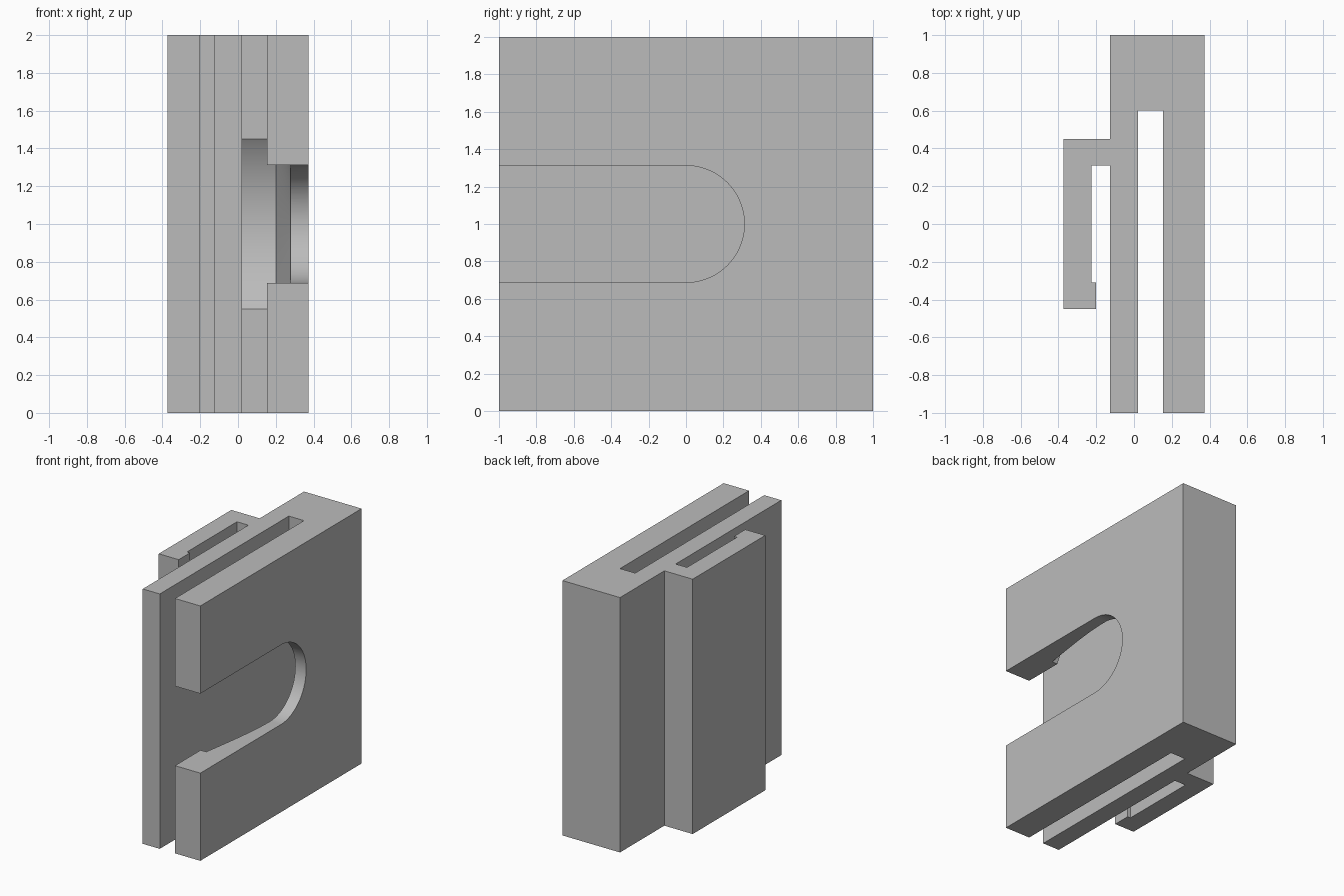
import bpy, bmesh, math
from mathutils import Matrix

cube = bpy.data.objects.get("Cube")
if cube:
    bpy.data.objects.remove(cube, do_unlink=True)

grey = bpy.data.materials.new("plain grey")
grey.use_nodes = True
colour = (0.5, 0.5, 0.5, 1)
grey.diffuse_color = colour
grey.node_tree.nodes["Principled BSDF"].inputs["Base Color"].default_value = colour


def make_object(name, bm):
    bmesh.ops.recalc_face_normals(bm, faces=bm.faces)
    mesh = bpy.data.meshes.new(name)
    bm.to_mesh(mesh)
    bm.free()
    mesh.materials.append(grey)
    obj = bpy.data.objects.new(name, mesh)
    bpy.context.collection.objects.link(obj)
    return obj


def extrude(name, points, offset):
    """Extrude a closed flat profile along an offset vector."""
    bm = bmesh.new()
    face = bm.faces.new([bm.verts.new(p) for p in points])
    new = bmesh.ops.extrude_face_region(bm, geom=[face])["geom"]
    bmesh.ops.translate(bm, vec=offset,
                        verts=[v for v in new if isinstance(v, bmesh.types.BMVert)])
    return make_object(name, bm)


def cut(obj, cutter):
    mod = obj.modifiers.new("cut", "BOOLEAN")
    mod.operation = "DIFFERENCE"
    mod.solver = "EXACT"
    mod.object = cutter
    bpy.context.view_layer.objects.active = obj
    bpy.ops.object.modifier_apply(modifier=mod.name)
    bpy.data.objects.remove(cutter, do_unlink=True)


# Body: two plates joined at the back, with a hooked clip on the side
side, plate, gap_in, gap_out = 0.373, -0.127, 0.021, 0.153
outline = [
    (side, -1), (side, 1), (plate, 1), (plate, 0.45), (-side, 0.45),
    (-side, -0.45), (-0.2, -0.45), (-0.2, -0.31), (-0.226, -0.31),
    (-0.226, 0.31), (plate, 0.31), (plate, -1), (gap_in, -1),
    (gap_in, 0.6), (gap_out, 0.6), (gap_out, -1),
]
body = extrude("clip_holder_body", [(x, y, 0) for x, y in outline], (0, 0, 2))

# Round pocket with a conical roof, hollowed between the plates
bm = bmesh.new()
rings = []
for x, r in [(gap_in, 0.75), (0.201, 0.75), (0.279, 0.31), (0.297, 0.21)]:
    angles = [math.tau * i / 128 for i in range(128)]
    rings.append([bm.verts.new((x, r * math.cos(a), 1 + r * math.sin(a))) for a in angles])
for low, high in zip(rings, rings[1:]):
    for i in range(128):
        j = (i + 1) % 128
        bm.faces.new((low[i], low[j], high[j], high[i]))
bm.faces.new(rings[0])
bm.faces.new(rings[-1])
cut(body, make_object("pocket_cutter", bm))

# Open-ended slot with a round end through the thick plate
radius = 0.312
arc = [math.pi * (i / 64 - 0.5) for i in range(65)]
slot = [(0.1, radius * math.cos(a), 1 + radius * math.sin(a)) for a in arc]
slot += [(0.1, -1.2, 1 + radius), (0.1, -1.2, 1 - radius)]
cut(body, extrude("slot_cutter", slot, (0.4, 0, 0)))

# Smooth the curved walls, keep the corners crisp
bpy.ops.object.select_all(action="DESELECT")
body.select_set(True)
bpy.context.view_layer.objects.active = body
bpy.ops.object.shade_smooth_by_angle(angle=math.radians(8))
